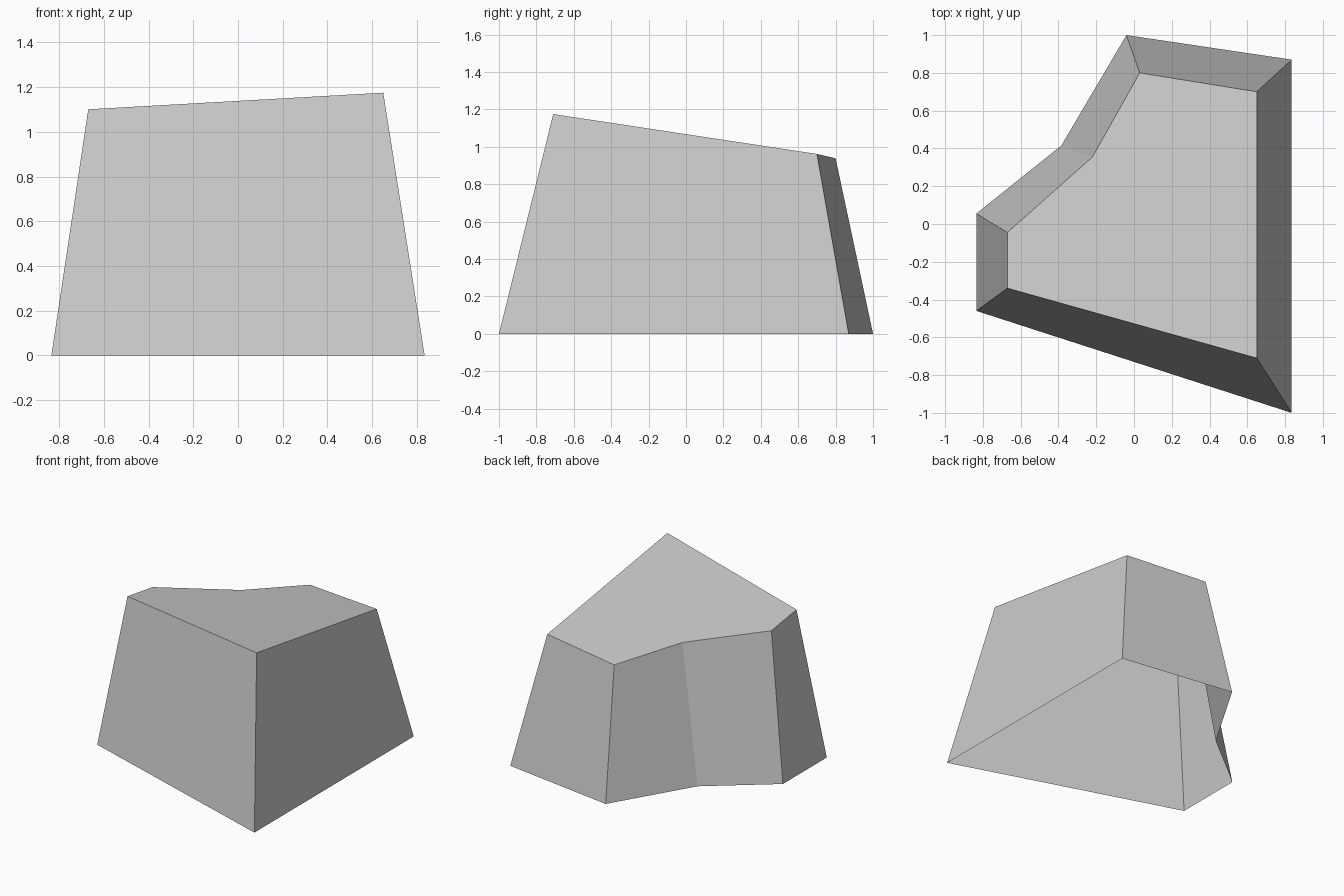
import bpy
import bmesh

cube = bpy.data.objects.get("Cube")
if cube:
    bpy.data.objects.remove(cube, do_unlink=True)

# Stone colour
grey = bpy.data.materials.new("stone_grey")
grey.use_nodes = True
colour = (0.6, 0.6, 0.6, 1)
grey.diffuse_color = colour
shader = next(n for n in grey.node_tree.nodes if n.type == "BSDF_PRINCIPLED")
shader.inputs["Base Color"].default_value = colour

# Outlines of the foot and the crown, counter-clockwise
foot = [(0.835, -1), (0.835, 0.87), (-0.04, 1), (-0.385, 0.415), (-0.835, 0.055), (-0.835, -0.46)]
crown = [(0.65, -0.71), (0.65, 0.7), (0.03, 0.8), (-0.22, 0.355), (-0.67, -0.045), (-0.67, -0.34)]


def crown_height(x, y):
    """Height of the sloping top plane."""
    return 1.175 - 0.151 * (y + 0.71) + 0.014 * (x - 0.65)


# Tapered rock: side walls and sloping top, open underneath
bm = bmesh.new()
low = [bm.verts.new((x, y, 0)) for x, y in foot]
high = [bm.verts.new((x, y, crown_height(x, y))) for x, y in crown]
for i in range(len(low)):
    j = (i + 1) % len(low)
    bm.faces.new((low[i], low[j], high[j], high[i]))
bm.faces.new(high)

mesh = bpy.data.meshes.new("rock_block")
bm.to_mesh(mesh)
bm.free()
mesh.materials.append(grey)
rock = bpy.data.objects.new("rock_block", mesh)
bpy.context.collection.objects.link(rock)
